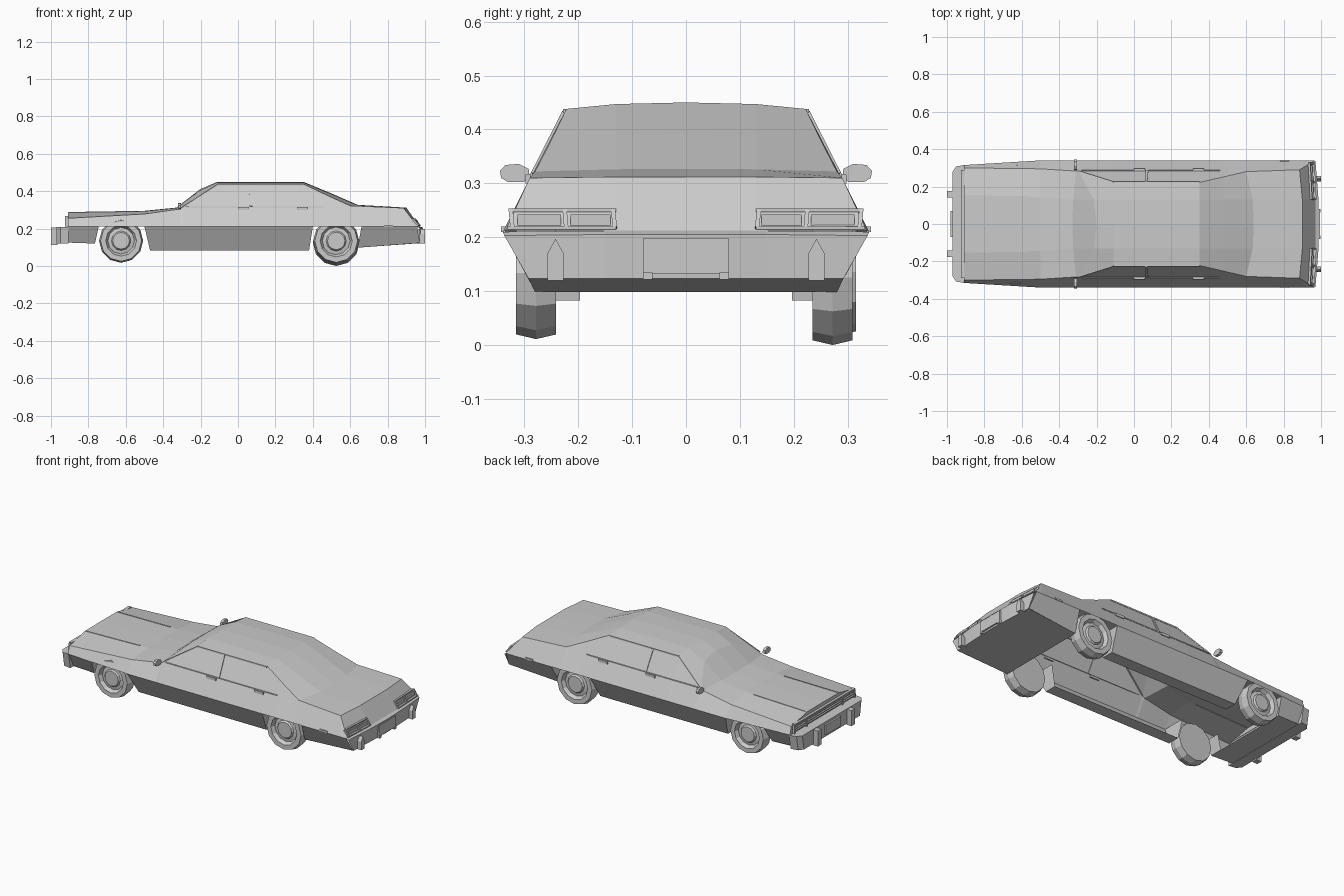
import bpy, bmesh, math
from mathutils import Vector, Matrix


def make(name, verts, faces):
    bm = bmesh.new()
    vs = [bm.verts.new(v) for v in verts]
    for f in faces:
        bm.faces.new([vs[i] for i in f])
    bmesh.ops.remove_doubles(bm, verts=bm.verts, dist=1e-5)
    bmesh.ops.recalc_face_normals(bm, faces=bm.faces)
    me = bpy.data.meshes.new(name)
    bm.to_mesh(me)
    bm.free()
    ob = bpy.data.objects.new(name, me)
    bpy.context.collection.objects.link(ob)
    return ob


def sheet(name, halves):
    """Loft rows given from the centre line outwards, mirrored in y."""
    rows = [[(x, -y, z) for x, y, z in h[:0:-1]] + list(h) for h in halves]
    n = len(rows[0])
    faces = [(r * n + c, r * n + c + 1, (r + 1) * n + c + 1, (r + 1) * n + c)
             for r in range(len(rows) - 1) for c in range(n - 1)]
    return make(name, sum(rows, []), faces)


def prism(name, bottom, top):
    n = len(bottom)
    faces = [tuple(range(n)), tuple(range(n, 2 * n))]
    faces += [(i, (i + 1) % n, n + (i + 1) % n, n + i) for i in range(n)]
    return make(name, list(bottom) + list(top), faces)


def bar(name, a, b, w, h, up=(0, 0, 1)):
    """Straight rectangular bar from a to b; w across, h along up."""
    a, b = Vector(a), Vector(b)
    d = (b - a).normalized()
    s = d.cross(Vector(up)).normalized()
    u = s.cross(d)
    q = [s * w / 2 + u * h / 2, -s * w / 2 + u * h / 2, -s * w / 2 - u * h / 2, s * w / 2 - u * h / 2]
    return prism(name, [a + p for p in q], [b + p for p in q])


def flip(p, s):
    return (p[0], p[1] * s, p[2])


def lathe(name, prof, loc, side, seg=12):
    n = len(prof)
    verts = [(loc[0] + r * math.sin(2 * math.pi * k / seg), loc[1] + side * d,
              loc[2] - r * math.cos(2 * math.pi * k / seg)) for k in range(seg) for r, d in prof]
    faces = [(k * n + i, k * n + i + 1, (k + 1) % seg * n + i + 1, (k + 1) % seg * n + i)
             for k in range(seg) for i in range(n - 1)]
    faces += [tuple(k * n for k in range(seg)), tuple(k * n + n - 1 for k in range(seg))]
    return make(name, verts, faces)


# Upper body shell: centre, mid, shoulder and side crease at each station
sheet("upper_body", [
    [(-.91, 0, .287), (-.91, .15, .286), (-.91, .30, .255), (-.91, .315, .21)],
    [(-.50, 0, .295), (-.50, .145, .293), (-.50, .295, .278), (-.50, .34, .21)],
    [(-.33, 0, .312), (-.325, .13, .311), (-.31, .283, .305), (-.31, .34, .21)],
    [(-.20, 0, .412), (-.215, .13, .398), (-.295, .282, .315), (-.295, .34, .21)],
    [(-.11, 0, .450), (-.11, .13, .447), (-.11, .222, .438), (-.11, .34, .21)],
    [(.35, 0, .450), (.35, .13, .447), (.35, .222, .438), (.35, .34, .21)],
    [(.49, 0, .392), (.49, .13, .389), (.48, .252, .376), (.48, .34, .21)],
    [(.64, 0, .327), (.635, .13, .326), (.60, .28, .322), (.60, .34, .21)],
    [(.90, 0, .312), (.90, .13, .312), (.885, .29, .310), (.92, .34, .21)],
    [(.97, 0, .212), (.97, .13, .212), (.96, .335, .212), (.958, .34, .21)],
])

# Front face behind the grille
sheet("front_panel", [
    [(-.91, 0, .287), (-.91, .15, .286), (-.91, .30, .255), (-.91, .315, .21)],
    [(-.91, 0, .125), (-.91, .15, .125), (-.91, .25, .125), (-.91, .27, .125)]])

# Rear bumper wrapping down into the rear floor
sheet("rear_bumper", [
    [(.97, 0, .212), (.97, .15, .212), (.958, .34, .21)],
    [(.99, 0, .205), (.985, .15, .205), (.97, .337, .203)],
    [(.985, 0, .123), (.98, .15, .123), (.972, .292, .123)],
    [(.64, 0, .098), (.64, .15, .098), (.64, .28, .098)]])
sheet("front_floor", [[(-.91, 0, .122), (-.91, .27, .122)], [(-.765, 0, .12), (-.765, .277, .12)]])


# Lower side panels with inward flanges; gaps between them are wheel arches
def crease(x):
    return .34 if x > -.5 else .34 - (-.5 - x) / .41 * .025


panels = {
    "front_fender": [(-.745, .21), (-.765, .12), (-.91, .125), (-.91, .21)],
    "sill": [(-.50, .21), (-.47, .083), (.38, .083), (.40, .21)],
    "rear_quarter": [(.66, .21), (.64, .098), (.972, .123), (.958, .21)],
}
for s in (-1, 1):
    for name, pts in panels.items():
        out = [(x, s * (crease(x) - .54 * (.21 - z)), z) for x, z in pts]
        inn = [(x, s * .197, z) for x, z in pts]
        if name == "sill":
            faces = [(0, 1, 2, 3), (0, 4, 5, 1), (1, 5, 6, 2), (2, 6, 7, 3)]
        else:
            faces = [(0, 1, 2, 3), (0, 4, 5, 1)]
        make(name, out + inn, faces)

# Front bumper with two upright guards
plan = [(-.905, -.315), (-.95, -.308), (-.97, -.28), (-.97, .28), (-.95, .308), (-.905, .315)]
prism("front_bumper", [(x, y * .95, .12) for x, y in plan], [(x, y, .208) for x, y in plan])
bar("front_plate", (-.975, -.07, .165), (-.975, .07, .165), .01, .06)
for s in (-1, 1):
    bar("front_guard", (-.983, s * .16, .112), (-.983, s * .16, .205), .034, .034, (1, 0, 0))

# Grille frame, slats and headlight dividers
for z in (.222, .235, .248):
    bar("grille_slat", (-.915, -.28, z), (-.915, .28, z), .014, .005)
bar("grille_top", (-.916, -.285, .262), (-.916, .285, .262), .018, .008)
for y in (-.285, -.17, .17, .285):
    bar("grille_divider", (-.916, y, .21), (-.916, y, .262), .016, .01, (0, 1, 0))

# Wheels: low-poly tyre with recessed rim and hub
for name, x, y, z, r in (("front_wheel", -.625, -.278, .135, .118), ("front_wheel", -.625, .278, .135, .118),
                         ("rear_wheel", .525, -.278, .134, .123), ("rear_wheel", .525, .272, .125, .125)):
    prof = [(.4, -.037), (.93, -.037), (1, 0), (.93, .037), (.70, .037), (.60, .016),
            (.44, .020), (.38, .030)]
    lathe(name, [(a * r, d) for a, d in prof], (x, y, z), 1 if y > 0 else -1)


# Tail face point at a given height, raised by d
def tail(y, z, d=.003):
    return (.90 + .07 * (.312 - z) / .10 + d - max(0, abs(y) - .13) * .05, y, z)


for s in (-1, 1):
    # Tail light frame and lenses
    bar("light_frame_top", tail(s * .13, .25), tail(s * .322, .25), .012, .006)
    bar("light_frame_bottom", tail(s * .13, .217), tail(s * .332, .217), .012, .006)
    for y0 in (.132, .222, .322):
        bar("light_divider", tail(s * y0, .216), tail(s * (y0 + .003), .25), .008, .012, (1, 0, 0))
    for a, b in ((.14, .214), (.232, .312)):
        bar("tail_lens", tail(s * a, .232), tail(s * b, .232), .008, .02)
    # Pointed rear bumper guards and pads
    shape = [(-.015, .12), (.015, .12), (.015, .17), (0, .197), (-.015, .17)]
    prism("rear_guard", [(.965, s * .242 + y, z) for y, z in shape], [(1.0, s * .242 + y, z) for y, z in shape])
    bar("rear_pad", (.985, s * .062, .128), (.985, s * .08, .128), .025, .013)

    # Door mirrors
    ring = [(.29, .31), (.302, .302), (.33, .302), (.343, .31), (.345, .323), (.335, .334), (.31, .336), (.292, .327)]
    prism("mirror", [(-.322, s * y, z) for y, z in ring], [(-.306, s * y, z) for y, z in ring])

    # Door handles, window pillar, belt trim, roof gutter and side marker
    for x in (.03, .345):
        bar("door_handle", flip((x - .03, .292, .308), s), flip((x + .03, .292, .308), s), .012, .016)
    bar("window_pillar", flip((.07, .284, .318), s), flip((.065, .226, .432), s), .008, .014, (1, 0, 0))
    bar("belt_trim", flip((-.28, .286, .315), s), flip((.46, .286, .315), s), .006, .006)
    bar("roof_gutter", flip((-.11, .224, .434), s), flip((.35, .224, .434), s), .008, .008)
    bar("front_pillar_trim", flip((-.295, .282, .315), s), flip((-.11, .224, .434), s), .006, .006)
    bar("side_marker", flip((.78, .339, .215), s), flip((.83, .339, .215), s), .008, .01)
    bar("hood_ridge", flip((-.905, .15, .286), s), flip((-.55, .145, .292), s), .006, .005)

# Rear plate panel
bar("rear_plate", (.988, -.08, .165), (.988, .08, .165), .012, .065)
